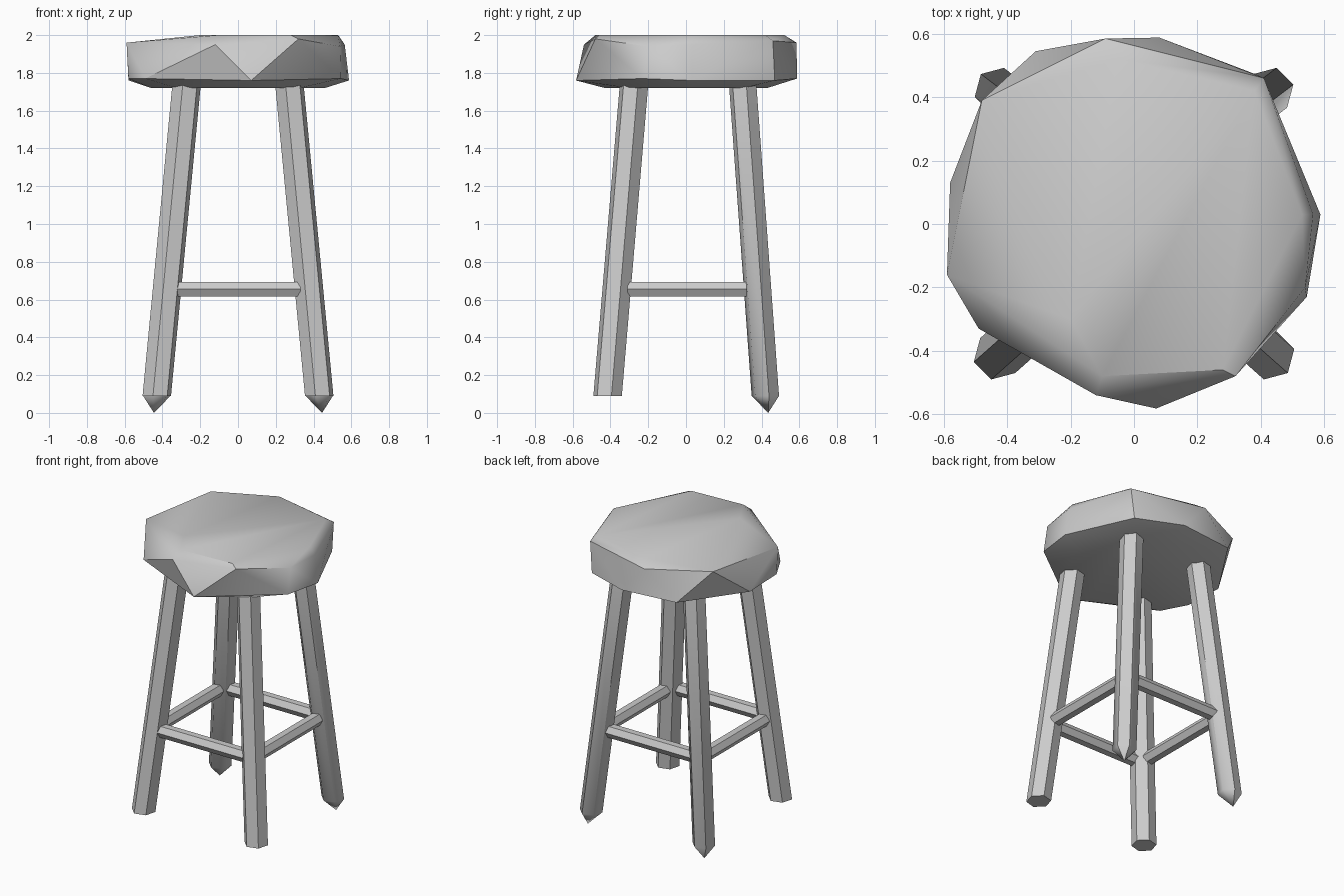
import bpy, bmesh, math
from mathutils import Vector

if "Cube" in bpy.data.objects:
    bpy.data.objects.remove(bpy.data.objects["Cube"])


def finish(name, bm, angle):
    bmesh.ops.recalc_face_normals(bm, faces=bm.faces)
    mesh = bpy.data.meshes.new(name)
    bm.to_mesh(mesh)
    bm.free()
    ob = bpy.data.objects.new(name, mesh)
    bpy.context.collection.objects.link(ob)
    bpy.ops.object.select_all(action='DESELECT')
    ob.select_set(True)
    bpy.context.view_layer.objects.active = ob
    bpy.ops.object.shade_smooth_by_angle(angle=math.radians(angle))
    return ob


def rod(name, a, b, u, v, radius, sides, turn=0.0, tip=None):
    """Prism from a to b with its cross-section in the u, v plane."""
    a, b, u, v = Vector(a), Vector(b), Vector(u), Vector(v)
    bm = bmesh.new()
    rings = []
    for c in (a, b):
        ring = []
        for i in range(sides):
            t = turn + math.tau * i / sides
            ring.append(bm.verts.new(c + radius * (math.cos(t) * u + math.sin(t) * v)))
        rings.append(ring)
    for i in range(sides):
        j = (i + 1) % sides
        bm.faces.new((rings[0][i], rings[0][j], rings[1][j], rings[1][i]))
    bm.faces.new(rings[0])
    if tip:
        p = bm.verts.new(tip)
        for i in range(sides):
            bm.faces.new((rings[1][i], rings[1][(i + 1) % sides], p))
    else:
        bm.faces.new(rings[1])
    return finish(name, bm, 50)


# Seat: faceted, slightly uneven cushion wrapped around a few rim points
top_rim = [(-.59, -.16, 1.96), (-.48, .39, 1.97), (-.09, .585, 1.96), (.41, .46, 1.97),
           (.565, .03, 1.95), (.54, -.2, 1.94), (.32, -.48, 1.98), (-.12, -.54, 1.95)]
crown = [(.53, .03, 2), (-.2, -.3, 2), (-.05, .52, 2), (.38, .42, 2), (.28, -.46, 2), (-.1, -.48, 2)]
low_rim = [(-.58, .13, 1.76), (-.31, .545, 1.77), (.08, .588, 1.77), (.39, .47, 1.76),
           (.588, .03, 1.76), (.545, -.23, 1.77), (.07, -.582, 1.76), (-.49, -.33, 1.77),
           (-.58, -.16, 1.77)]
underside = [(.46 * math.cos(t), .43 * math.sin(t), 1.72)
             for t in (math.tau * i / 8 for i in range(8))]
bm = bmesh.new()
for co in top_rim + crown + low_rim + underside:
    bm.verts.new(co)
res = bmesh.ops.convex_hull(bm, input=bm.verts)
bmesh.ops.delete(bm, geom=[v for v in bm.verts if not v.link_faces], context='VERTS')
finish("seat", bm, 35)

# Legs: splayed six-sided posts, the back pair ending in points
X, Y, Z = (1, 0, 0), (0, 1, 0), (0, 0, 1)
for sx, side in ((-1, "left"), (1, "right")):
    rod(f"front_{side}_leg", (sx * .272, -.275, 1.74), (sx * .43, -.415, .09),
        X, Y, .078, 6, math.radians(15))
    rod(f"back_{side}_leg", (sx * .272, .3, 1.74), (sx * .43, .42, .09),
        X, Y, .075, 6, math.radians(15), (sx * .445, .435, 0))

# Stretchers: thin rails joining neighbouring legs
for s, where in ((-1, "front"), (1, "back")):
    rod(f"{where}_stretcher", (-.33, s * .378, .655), (.33, s * .378, .655), Y, Z, .045, 6)
for s, where in ((-1, "left"), (1, "right")):
    rod(f"{where}_stretcher", (s * .378, -.31, .655), (s * .378, .32, .655), X, Z, .045, 6)
